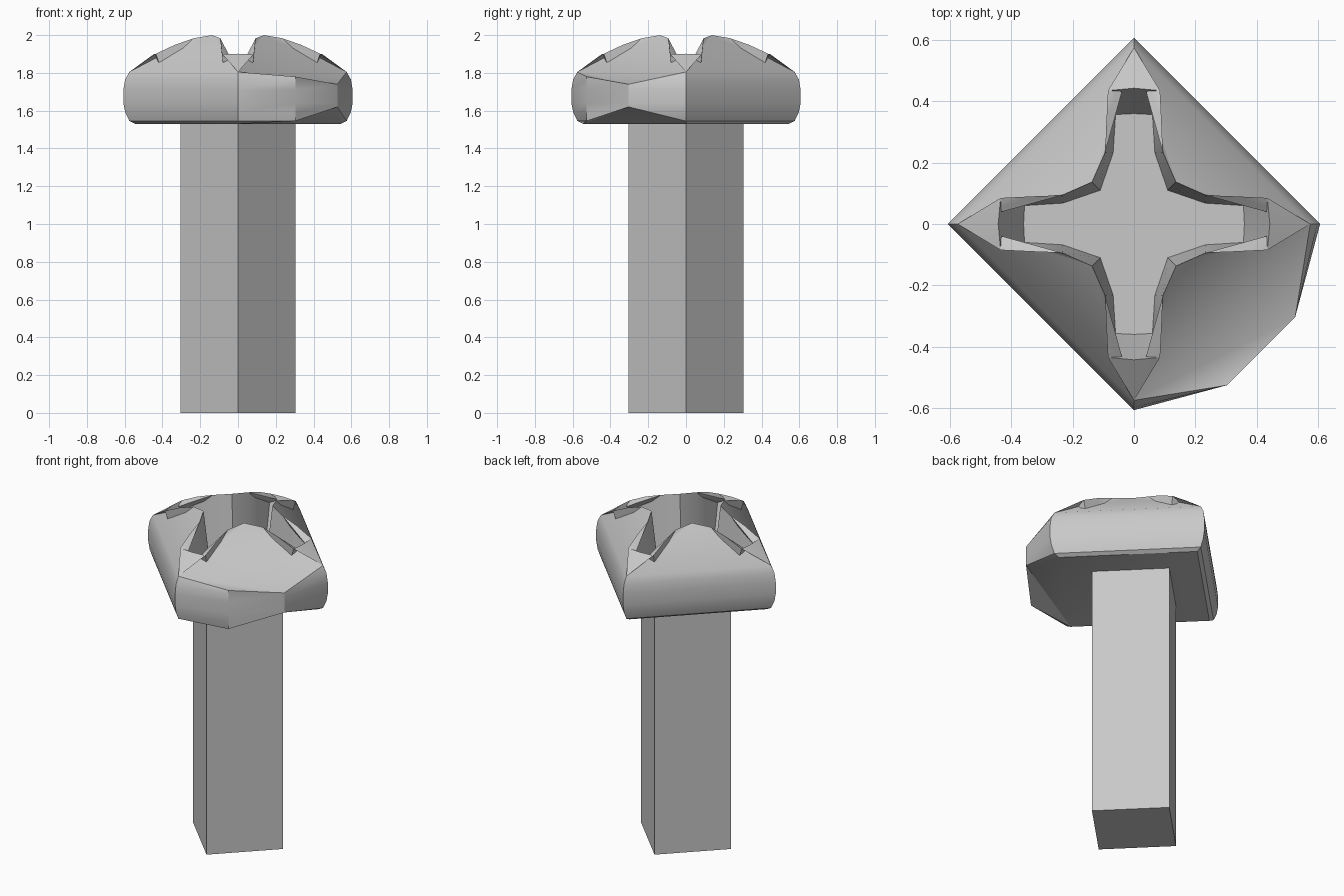
import bpy, bmesh, math

cube = bpy.data.objects.get("Cube")
if cube:
    bpy.data.objects.remove(cube, do_unlink=True)

# One plain grey metal
metal = bpy.data.materials.new("grey_metal")
metal.use_nodes = True
grey = (0.58, 0.58, 0.58, 1.0)
metal.diffuse_color = grey
metal.node_tree.nodes["Principled BSDF"].inputs["Base Color"].default_value = grey

HEAD_R = 0.607
FLOOR_Z = 1.66
# Head side profile: radius, height
PROFILE = [(0.545, 1.53), (0.575, 1.545), (0.597, 1.59), (HEAD_R, 1.64),
           (HEAD_R, 1.71), (0.598, 1.765), (0.575, 1.805)]
# Columns round the head: angle, and a height range where the column is upright
COLUMNS = [(0, None), (90, None), (180, None), (270, None),
           (300, (1.545, 1.78)), (330, (1.62, 1.74))]
# Half of one recess arm: end middle, end corner, side points, inner corner
RIM = [(0.443, 0), (0.435, 0.085), (0.335, 0.09), (0.234, 0.094), (0.137, 0.137)]
FLOOR = [(0.36, 0), (0.357, 0.06), (0.295, 0.064), (0.232, 0.068), (0.11, 0.11)]


def dome_z(x, y):
    return 2.023 - 0.62 * (x * x + y * y)


def turn(x, y, quarter):
    for _ in range(quarter):
        x, y = -y, x
    return x, y


def full_outline(half):
    """Mirror half an arm across the diagonal and repeat it four times."""
    quadrant = half + [(y, x) for x, y in reversed(half[1:-1])]
    return [turn(x, y, q) for q in range(4) for x, y in quadrant]


bm = bmesh.new()

# Head sides
columns = []
for angle, limits in COLUMNS:
    a = math.radians(angle)
    col = []
    for r, z in PROFILE:
        if limits:
            r, z = HEAD_R, min(max(z, limits[0]), limits[1])
        col.append(bm.verts.new((r * math.cos(a), r * math.sin(a), z)))
    columns.append(col)
for i, low in enumerate(columns):
    nxt = columns[(i + 1) % len(columns)]
    for j in range(len(PROFILE) - 1):
        bm.faces.new((low[j], nxt[j], nxt[j + 1], low[j + 1]))

# Underside, and the flat ledges of the bulging corner
bm.faces.new([c[0] for c in reversed(columns[:4])])
c0, c3, a, b = columns[0], columns[3], columns[4], columns[5]
for level in (0, -1):
    bm.faces.new((c3[level], a[level], b[level]))
    bm.faces.new((c3[level], b[level], c0[level]))

# Dome fanned from the square corners to the recess rim
rim = [bm.verts.new((x, y, dome_z(x, y))) for x, y in full_outline(RIM)]
floor = [bm.verts.new((x, y, FLOOR_Z)) for x, y in full_outline(FLOOR)]
n, step = len(rim), len(rim) // 4
for q in range(4):
    start, end = columns[q][-1], columns[(q + 1) % 4][-1]
    for k in range(step):
        corner = start if k < step // 2 else end
        i = q * step + k
        bm.faces.new((corner, rim[(i + 1) % n], rim[i]))
    bm.faces.new((start, end, rim[q * step + step // 2]))

# Recess walls and floor
for i in range(n):
    k = (i + 1) % n
    bm.faces.new((rim[i], rim[k], floor[k], floor[i]))
bm.faces.new(floor)

bmesh.ops.remove_doubles(bm, verts=bm.verts[:], dist=0.0005)
bmesh.ops.recalc_face_normals(bm, faces=bm.faces[:])
mesh = bpy.data.meshes.new("screw_head")
bm.to_mesh(mesh)
bm.free()
head = bpy.data.objects.new("screw_head", mesh)
bpy.context.collection.objects.link(head)
mesh.materials.append(metal)
bpy.ops.object.select_all(action='DESELECT')
head.select_set(True)
bpy.context.view_layer.objects.active = head
bpy.ops.object.shade_smooth_by_angle(angle=math.radians(30))

# Square shank, corners on the axes
bpy.ops.mesh.primitive_cylinder_add(vertices=4, radius=0.304, depth=1.535,
                                    location=(0, 0, 0.7675))
shank = bpy.context.object
shank.name = "shank"
shank.data.materials.append(metal)
